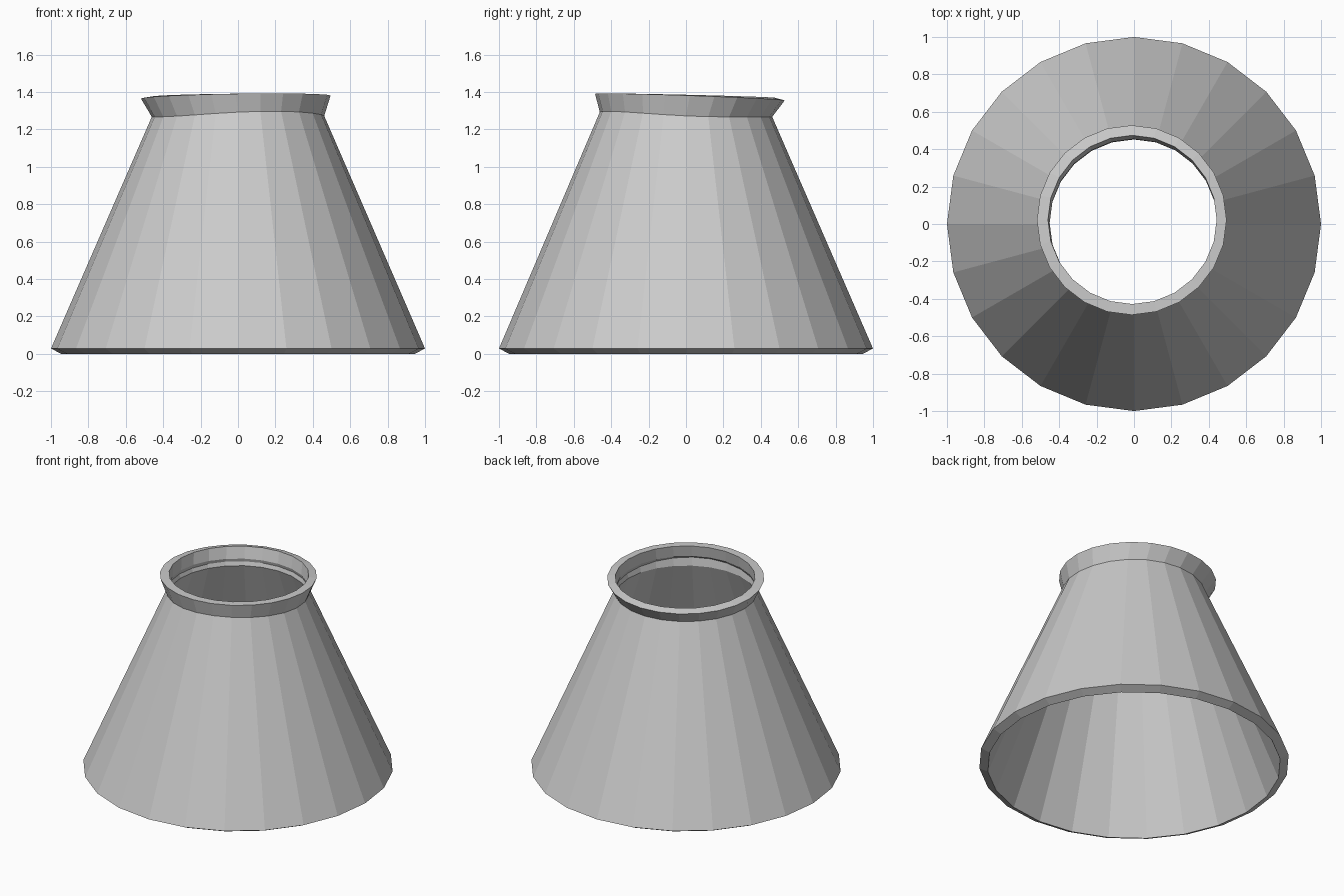
import bpy, bmesh, math

if "Cube" in bpy.data.objects:
    bpy.data.objects.remove(bpy.data.objects["Cube"])

SIDES = 24


def neck_bump(a):
    # the neck line rises a little towards the front right
    return max(0.0, math.cos(a + math.radians(66))) ** 2


def tilted_ring(r, z, cx=0, cy=0, tx=0, ty=0, bump=0):
    pts = []
    for i in range(SIDES):
        a = 2 * math.pi * i / SIDES
        x, y = r * math.cos(a), r * math.sin(a)
        pts.append((x + cx, y + cy, z + tx * x + ty * y + bump * neck_bump(a)))
    return pts


def ring_shell(name, rings):
    # closed hollow band: bridges each ring to the next, last back to first
    bm = bmesh.new()
    loops = [[bm.verts.new(p) for p in ring] for ring in rings]
    for k, low in enumerate(loops):
        high = loops[(k + 1) % len(loops)]
        for i in range(SIDES):
            j = (i + 1) % SIDES
            bm.faces.new((low[i], low[j], high[j], high[i]))
    bmesh.ops.recalc_face_normals(bm, faces=bm.faces)
    mesh = bpy.data.meshes.new(name)
    bm.to_mesh(mesh)
    bm.free()
    obj = bpy.data.objects.new(name, mesh)
    bpy.context.collection.objects.link(obj)
    return obj


# conical shade with a bevelled bottom lip
ring_shell("shade", [
    tilted_ring(0.945, 0.0),
    tilted_ring(1.0, 0.028),
    tilted_ring(0.461, 1.267, bump=0.03),
    tilted_ring(0.452, 1.24),
])

# flared, slightly tilted collar on the neck
ring_shell("collar", [
    tilted_ring(0.461, 1.267, bump=0.03),
    tilted_ring(0.507, 1.3725, -0.012, 0.021, 0.016, -0.035),
    tilted_ring(0.451, 1.380, -0.009, 0.023, 0.010, -0.024),
    tilted_ring(0.448, 1.30, -0.003, 0.006, 0.010, -0.024),
])
